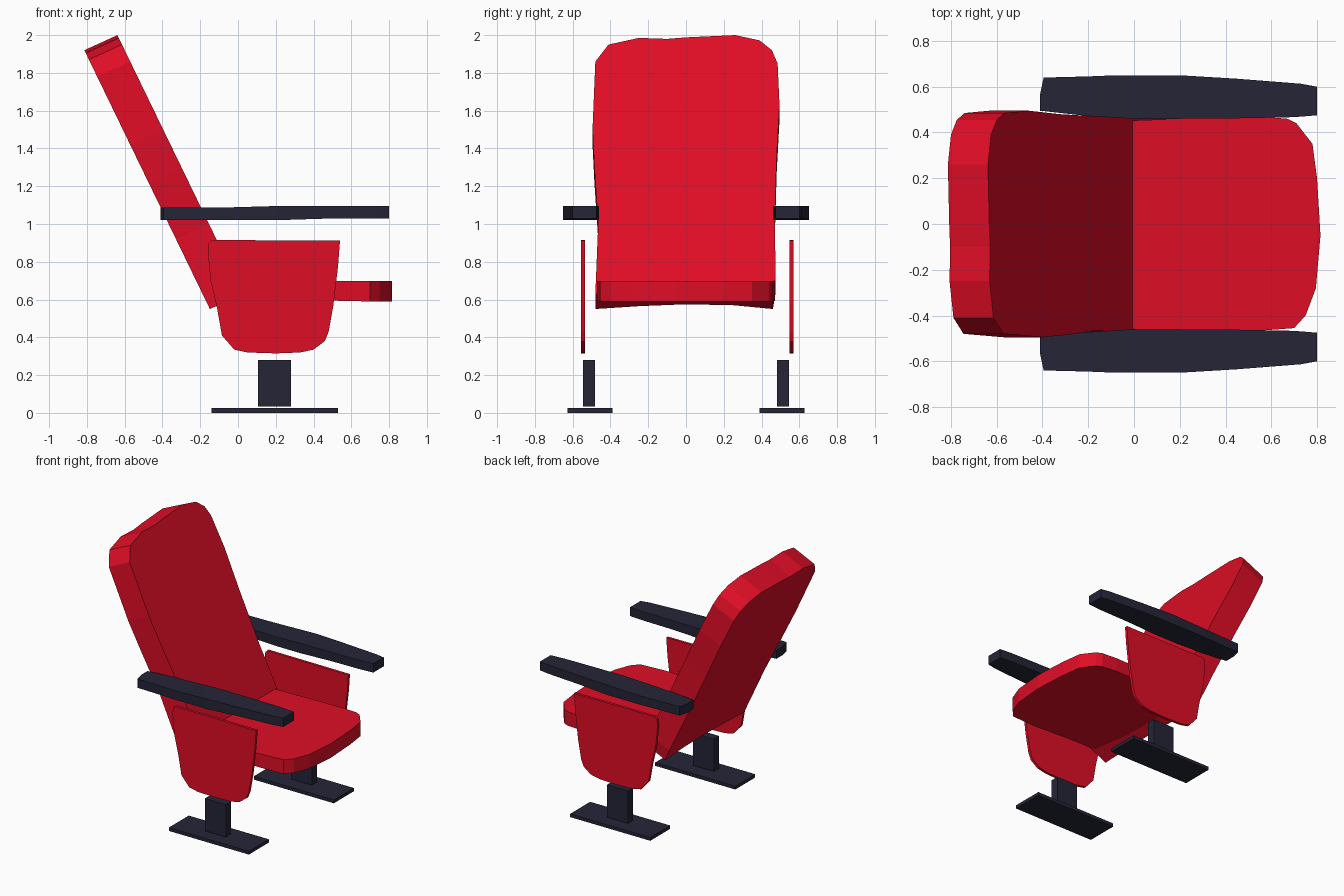
import bpy, bmesh

if "Cube" in bpy.data.objects:
    bpy.data.objects.remove(bpy.data.objects["Cube"])


def material(name, rgb):
    m = bpy.data.materials.new(name)
    m.diffuse_color = (*rgb, 1)
    m.use_nodes = True
    m.node_tree.nodes["Principled BSDF"].inputs["Base Color"].default_value = m.diffuse_color
    return m


RED = material("red_upholstery", (0.74, 0.004, 0.019))
NAVY = material("dark_navy", (0.018, 0.018, 0.038))


def slab(name, mat, outline, near, far):
    """Prism: each outline point is mapped to 3D by the near and far functions."""
    bm = bmesh.new()
    a = [bm.verts.new(near(*p)) for p in outline]
    b = [bm.verts.new(far(*p)) for p in outline]
    bm.faces.new(a)
    bm.faces.new(b[::-1])
    n = len(a)
    for i in range(n):
        j = (i + 1) % n
        bm.faces.new((a[j], a[i], b[i], b[j]))
    bmesh.ops.triangulate(bm, faces=[f for f in bm.faces if len(f.verts) > 4])
    bmesh.ops.recalc_face_normals(bm, faces=bm.faces)
    me = bpy.data.meshes.new(name)
    bm.to_mesh(me)
    bm.free()
    me.materials.append(mat)
    ob = bpy.data.objects.new(name, me)
    bpy.context.collection.objects.link(ob)
    return ob


def box(name, mat, x0, x1, y0, y1, z0, z1):
    pts = [(x0, y0), (x1, y0), (x1, y1), (x0, y1)]
    return slab(name, mat, pts, lambda x, y: (x, y, z0), lambda x, y: (x, y, z1))


# Reclined backrest: outline in y, z on the front face, offset to the rear face
back = [(-0.48, 0.63), (-0.25, 0.645), (0, 0.655), (0.25, 0.65), (0.46, 0.63),
        (0.475, 0.72), (0.47, 1.0), (0.48, 1.35), (0.495, 1.63), (0.485, 1.85),
        (0.455, 1.92), (0.39, 1.972), (0.26, 2.0), (0, 1.988), (-0.1, 1.98),
        (-0.25, 1.985), (-0.41, 1.95), (-0.48, 1.86), (-0.495, 1.5),
        (-0.485, 1.3), (-0.465, 1.0)]


def back_front(y, z):
    return (-0.008 - (z - 0.7) * 0.485, y, z)


def back_rear(y, z):
    x, y, z = back_front(y, z)
    return (x - 0.175, y, z - 0.08)


slab("backrest", RED, back, back_front, back_rear)

# Seat cushion with rounded front
seat = [(-0.08, -0.46), (0.2, -0.46), (0.5, -0.47), (0.7, -0.455), (0.75, -0.4),
        (0.795, -0.28), (0.815, -0.05), (0.8, 0.2), (0.78, 0.35), (0.71, 0.44),
        (0.67, 0.46), (0.55, 0.47), (0.2, 0.46), (-0.08, 0.45)]
slab("seat", RED, seat,
     lambda x, y: (x, y, 0.605 - 0.015 * min(1, max(0, x / 0.7))),
     lambda x, y: (x, y, 0.697))

# Outlines shared by left and right parts
arm = [(-0.41, 0.57), (-0.395, 0.64), (-0.2, 0.645), (-0.08, 0.65), (0.2, 0.65),
       (0.45, 0.635), (0.73, 0.613), (0.8, 0.6), (0.8, 0.475), (0.7, 0.467),
       (0.45, 0.462), (0.2, 0.46), (0, 0.46), (-0.2, 0.472), (-0.41, 0.495)]
panel = [(-0.155, 0.9), (-0.14, 0.915), (0.54, 0.912), (0.53, 0.78), (0.505, 0.57),
         (0.48, 0.43), (0.46, 0.38), (0.4, 0.335), (0.33, 0.32), (0.2, 0.315),
         (0.05, 0.32), (-0.02, 0.335), (-0.085, 0.41), (-0.11, 0.55),
         (-0.145, 0.7), (-0.16, 0.85)]


def arm_top(x):
    return 1.087 + 0.008 * max(0, 1 - abs(x - 0.2) / 0.25) + (0.008 if x > 0.4 else 0)


for side, s, p0, p1 in (("right", -1, -0.555, -0.535), ("left", 1, 0.548, 0.568)):
    # Armrest
    slab(side + "_armrest", NAVY, arm,
         lambda x, y: (x, s * y, 1.028 if x > 0.4 else 1.02),
         lambda x, y: (x, s * y, arm_top(x)))
    # Thin side panel
    slab(side + "_side_panel", RED, panel,
         lambda x, z: (x, p0, z), lambda x, z: (x, p1, z))
    # Post and floor plate
    box(side + "_post", NAVY, 0.105, 0.28, s * 0.482, s * 0.545, 0.035, 0.28)
    box(side + "_floor_plate", NAVY, -0.14, 0.53, s * 0.389, s * 0.627, 0, 0.025)
